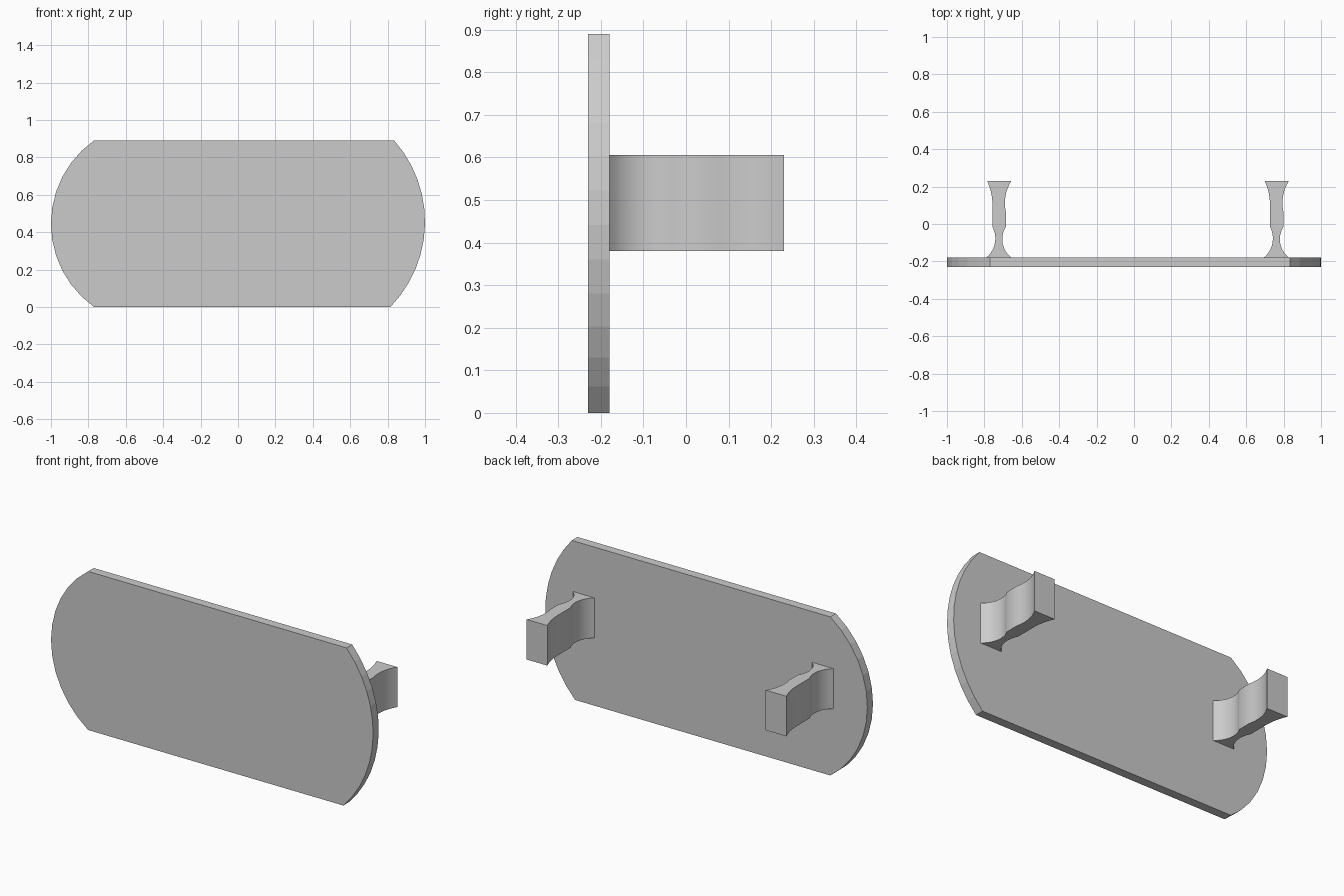
import bpy, bmesh, math
from mathutils import Vector

if "Cube" in bpy.data.objects:
    bpy.data.objects.remove(bpy.data.objects["Cube"])


def arc(a, m, b, n):
    """n+1 points on the circular arc from a through m to b."""
    (ax, ay), (mx, my), (bx, by) = a, m, b
    d = 2 * (ax * (my - by) + mx * (by - ay) + bx * (ay - my))
    sa, sm, sb = ax * ax + ay * ay, mx * mx + my * my, bx * bx + by * by
    cx = (sa * (my - by) + sm * (by - ay) + sb * (ay - my)) / d
    cy = (sa * (bx - mx) + sm * (ax - bx) + sb * (mx - ax)) / d
    r = math.hypot(ax - cx, ay - cy)
    t0 = math.atan2(ay - cy, ax - cx)
    sweep = math.atan2(by - cy, bx - cx) - t0
    sweep = (sweep + math.pi) % (2 * math.pi) - math.pi
    return [(cx + r * math.cos(t0 + sweep * i / n),
             cy + r * math.sin(t0 + sweep * i / n)) for i in range(n + 1)]


def extrude(name, points, direction, smooth=False):
    """Closed prism from a planar outline."""
    bm = bmesh.new()
    face = bm.faces.new([bm.verts.new(p) for p in points])
    top = bmesh.ops.extrude_face_region(bm, geom=[face])["geom"]
    bmesh.ops.translate(bm, vec=Vector(direction),
                        verts=[v for v in top if isinstance(v, bmesh.types.BMVert)])
    bmesh.ops.recalc_face_normals(bm, faces=bm.faces)
    mesh = bpy.data.meshes.new(name)
    bm.to_mesh(mesh)
    bm.free()
    obj = bpy.data.objects.new(name, mesh)
    bpy.context.collection.objects.link(obj)
    if smooth:
        bpy.ops.object.select_all(action='DESELECT')
        obj.select_set(True)
        bpy.context.view_layer.objects.active = obj
        bpy.ops.object.shade_smooth_by_angle(angle=math.radians(30))
    return obj


# Front plate with flat top and bottom and bowed ends
outline = arc((0.815, 0), (1.0, 0.45), (0.835, 0.89), 12)
outline += arc((-0.77, 0.89), (-1.0, 0.445), (-0.77, 0), 12)
extrude("front_plate", [(x, -0.23, z) for x, z in outline], (0, 0.05, 0))

# Waisted mounting pegs on the back
right_side = (arc((0.068, -0.18), (0.019, -0.09), (0.038, -0.015), 10)
              + arc((0.039, 0.06), (0.033, 0.125), (0.067, 0.23), 8))
left_side = (arc((-0.062, 0.23), (-0.044, 0.18), (-0.034, 0.10), 8)
             + arc((-0.034, -0.015), (-0.019, -0.09), (-0.067, -0.18), 10))
for name, x0 in (("left_peg", -0.723), ("right_peg", 0.761)):
    extrude(name, [(x0 + x, y, 0.38) for x, y in right_side + left_side],
            (0, 0, 0.225), smooth=True)
